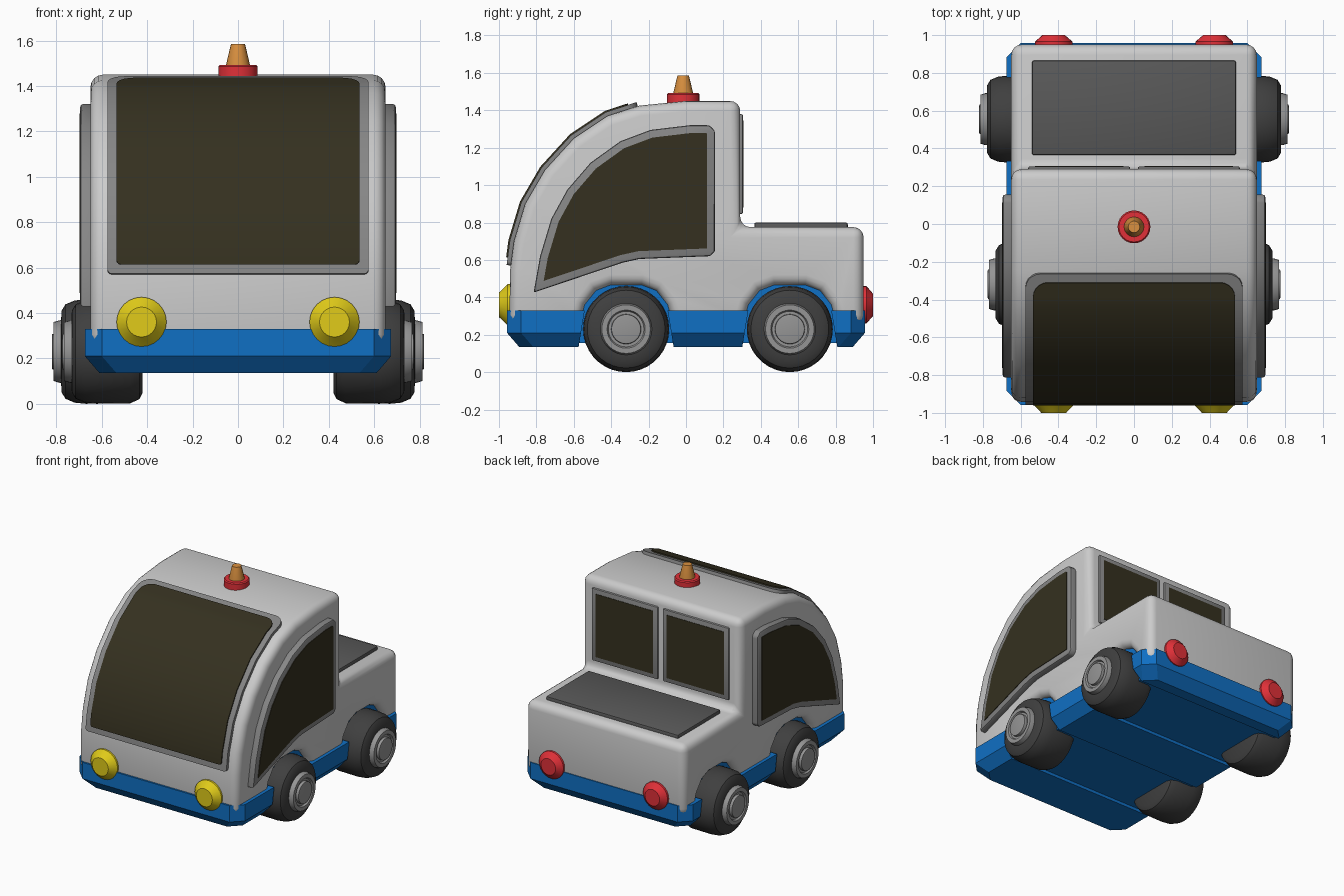
import bpy, bmesh
from math import radians, sin, cos, pi
from mathutils import Vector

if "Cube" in bpy.data.objects:
    bpy.data.objects.remove(bpy.data.objects["Cube"])


def paint(name, rgb):
    m = bpy.data.materials.new(name)
    m.diffuse_color = (*rgb, 1)
    m.use_nodes = True
    m.node_tree.nodes["Principled BSDF"].inputs["Base Color"].default_value = m.diffuse_color
    return m


BLUE = paint("blue", (0.005, 0.16, 0.55))
GLASS = paint("dark_glass", (0.035, 0.03, 0.014))
TRIM = paint("trim_grey", (0.24, 0.24, 0.24))
HUB = paint("hub_grey", (0.3, 0.3, 0.3))
DARK = paint("cover_grey", (0.1, 0.1, 0.1))
RUBBER = paint("rubber", (0.05, 0.05, 0.05))
YELLOW = paint("yellow", (0.75, 0.6, 0.01))
RED = paint("red", (0.75, 0.03, 0.04))
ORANGE = paint("orange", (0.7, 0.28, 0.05))


def finish(name, bm, mat=None):
    bmesh.ops.recalc_face_normals(bm, faces=bm.faces)
    me = bpy.data.meshes.new(name)
    bm.to_mesh(me)
    bm.free()
    ob = bpy.data.objects.new(name, me)
    bpy.context.collection.objects.link(ob)
    if mat:
        me.materials.append(mat)
    return ob


def loft(bm, rings):
    """Skin closed rings of points and cap both ends."""
    vs = [[bm.verts.new(p) for p in r] for r in rings]
    n = len(vs[0])
    for a, b in zip(vs, vs[1:]):
        for i in range(n):
            j = (i + 1) % n
            bm.faces.new((a[i], a[j], b[j], b[i]))
    bm.faces.new(vs[0])
    bm.faces.new(vs[-1])


def prism(name, pts, plane, d0, d1, mat=None, bevel=0.0, segs=2):
    """Extrude an outline along x, y or z, rounding its sharp edges."""
    place = {"x": lambda a, b, d: (d, a, b),
             "y": lambda a, b, d: (a, d, b),
             "z": lambda a, b, d: (a, b, d)}[plane]
    bm = bmesh.new()
    loft(bm, [[place(a, b, d) for a, b in pts] for d in (d0, d1)])
    bmesh.ops.recalc_face_normals(bm, faces=bm.faces)
    if bevel:
        sharp = [e for e in bm.edges if e.calc_face_angle() > radians(36)]
        bmesh.ops.bevel(bm, geom=sharp, offset=bevel, segments=segs, profile=0.5,
                        affect='EDGES', clamp_overlap=False)
    return finish(name, bm, mat)


def rect(a0, a1, b0, b1):
    return [(a0, b0), (a1, b0), (a1, b1), (a0, b1)]


def shrink(pts, t):
    """Mitred inward offset of a counter-clockwise outline."""
    out = []
    for i, p in enumerate(pts):
        p = Vector(p)
        e1 = (p - Vector(pts[i - 1])).normalized()
        e2 = (Vector(pts[(i + 1) % len(pts)]) - p).normalized()
        n1, n2 = Vector((-e1.y, e1.x)), Vector((-e2.y, e2.x))
        out.append(tuple(p + t * (n1 + n2) / (1 + n1.dot(n2))))
    return out


def lathe(name, prof, loc, axis, mat, segs=32):
    """Revolve (radius, height) points around an axis."""
    q = Vector(axis).to_track_quat('Z', 'Y')
    bm = bmesh.new()
    loft(bm, [[Vector(loc) + q @ Vector((r * cos(2 * pi * k / segs), r * sin(2 * pi * k / segs), h))
               for k in range(segs)] for r, h in prof])
    return finish(name, bm, mat)


# body: side profile with wheel arches, rounded edges
WHEELS = ((-0.32, 0.575, "front"), (0.555, 0.62, "rear"))
ARC = [(-0.945, 0.25), (-0.94, 0.55), (-0.92, 0.70), (-0.86, 0.90), (-0.755, 1.08),
       (-0.60, 1.25), (-0.42, 1.37), (-0.25, 1.425), (0.0, 1.45)]
half = [(0.25, 0.25), (0.22, 0.36), (0.16, 0.435), (0.08, 0.465)]
arch = half + [(-a, z) for a, z in reversed(half)]
profile = ARC + [(0.29, 1.45), (0.29, 0.775), (0.95, 0.775), (0.95, 0.25)]
for wy, _, _ in reversed(WHEELS):
    profile += [(wy + a, z) for a, z in arch]
prism("body", profile, "x", -0.65, 0.65, bevel=0.055, segs=4)

# blue chassis: chamfered tray with wheel cut-outs


def tray_ring(i, z):
    x, y, c = 0.675 - i, 0.957 - i, 0.075
    return [(x, y - c, z), (x - c, y, z), (c - x, y, z), (-x, y - c, z),
            (-x, c - y, z), (c - x, -y, z), (x - c, -y, z), (x, c - y, z)]


bm = bmesh.new()
loft(bm, [tray_ring(0.065, 0.135), tray_ring(0, 0.21), tray_ring(0, 0.33)])
chassis = finish("chassis", bm, BLUE)
for wy, _, end in WHEELS:
    cut = prism(end + "_wheel_cutter", [(wy - 0.26, 0.1), (wy + 0.26, 0.1), (wy + 0.215, 0.37), (wy - 0.215, 0.37)],
                "x", -0.8, 0.8)
    cut.hide_render = True
    cut.hide_set(True)
    mod = chassis.modifiers.new(end, 'BOOLEAN')
    mod.operation, mod.object = 'DIFFERENCE', cut
    prism(end + "_wheel_liner", rect(wy - 0.26, wy + 0.26, 0.155, 0.475), "x", -0.605, 0.605, BLUE)

# windscreen: bent panel following the cab curve
path = [Vector(p) for p in ARC[1:8]]
segn = [Vector((-(b - a).y, (b - a).x)).normalized() for a, b in zip(path, path[1:])]
norms = [segn[0]] + [(a + b).normalized() for a, b in zip(segn, segn[1:])] + [segn[-1]]
lens = [0.0]
for a, b in zip(path, path[1:]):
    lens.append(lens[-1] + (b - a).length)


def along(s):
    i = max(k for k in range(len(path) - 1) if lens[k] <= s or k == 0)
    f = (s - lens[i]) / (lens[i + 1] - lens[i])
    return path[i].lerp(path[i + 1], f), norms[i].lerp(norms[i + 1], f).normalized()


def screen(name, s0, s1, w, off, mat):
    stations = []
    for k in range(6):
        t = k * pi / 10
        stations.append((s0 + 0.02 * (1 - cos(t)), w - 0.02 + 0.02 * sin(t)))
        stations.append((s1 - 0.08 * (1 - cos(t)), w - 0.08 + 0.08 * sin(t)))
    stations += [(s, w) for s in lens if s0 + 0.03 < s < s1 - 0.09]
    rings = []
    for s, hw in sorted(stations):
        p, n = along(s)
        o, i = p + n * off, p - n * 0.03
        rings.append([(-hw, *o), (hw, *o), (hw, *i), (-hw, *i)])
    bm = bmesh.new()
    loft(bm, rings)
    finish(name, bm, mat)


screen("windscreen_frame", 0.02, 1.185, 0.575, 0.022, TRIM)
screen("windscreen_glass", 0.06, 1.14, 0.535, 0.03, GLASS)

# side windows, rear windows
side = [(-0.815, 0.425), (-0.34, 0.585), (-0.25, 0.605), (0.13, 0.62), (0.155, 0.645), (0.155, 1.29), (0.125, 1.32),
        (0.02, 1.32), (-0.19, 1.295), (-0.35, 1.235), (-0.51, 1.12), (-0.635, 0.975), (-0.72, 0.82), (-0.78, 0.62)]
for s, tag in ((-1, "left"), (1, "right")):
    prism(tag + "_window_frame", side, "x", s * 0.6, s * 0.695, TRIM, 0.012)
    prism(tag + "_window_glass", shrink(side, 0.042), "x", s * 0.6, s * 0.699, GLASS)
    x0, x1 = sorted((s * 0.02, s * 0.56))
    pane = rect(x0, x1, 0.845, 1.38)
    prism(tag + "_rear_window_frame", pane, "y", 0.25, 0.305, TRIM, 0.01)
    prism(tag + "_rear_window_glass", shrink(pane, 0.035), "y", 0.25, 0.308, GLASS)

    # lamps
    lathe(tag + "_headlight", [(0.11, -0.03), (0.11, 0.015), (0.07, 0.055), (0.066, 0.06)],
          (s * 0.425, -0.94, 0.36), (0, -1, 0), YELLOW, 24)
    lathe(tag + "_tail_light", [(0.1, -0.03), (0.1, 0.015), (0.065, 0.045), (0.06, 0.05)],
          (s * 0.425, 0.95, 0.36), (0, 1, 0), RED, 24)

    # wheels
    for wy, wx, end in WHEELS:
        loc, axis = (s * wx, wy, 0.23), (s, 0, 0)
        lathe(f"{end}_{tag}_tyre", [(0.18, -0.155), (0.21, -0.14), (0.228, -0.1), (0.23, 0.05), (0.225, 0.1),
                                    (0.208, 0.14), (0.18, 0.157), (0.13, 0.16)], loc, axis, RUBBER, 36)
        lathe(f"{end}_{tag}_hub", [(0.138, 0.1), (0.138, 0.165), (0.13, 0.192), (0.102, 0.192), (0.095, 0.178),
                                   (0.08, 0.178), (0.078, 0.198), (0.07, 0.2)], loc, axis, HUB)

# rear deck cover
prism("deck_cover", rect(-0.54, 0.54, 0.365, 0.865), "z", 0.75, 0.8, DARK, 0.01)

# roof beacon
lathe("beacon_base", [(0.087, 1.42), (0.087, 1.485), (0.08, 1.492)], (0, -0.015, 0), (0, 0, 1), RED, 24)
lathe("beacon_lamp", [(0.053, 1.47), (0.053, 1.492), (0.031, 1.585)], (0, -0.015, 0), (0, 0, 1), ORANGE, 16)

# smooth shading with crisp edges
for ob in bpy.data.objects:
    ob.select_set(ob is not chassis and not ob.hide_render)
    if ob.name == "body":
        bpy.context.view_layer.objects.active = ob
bpy.ops.object.shade_smooth_by_angle(angle=radians(32))
